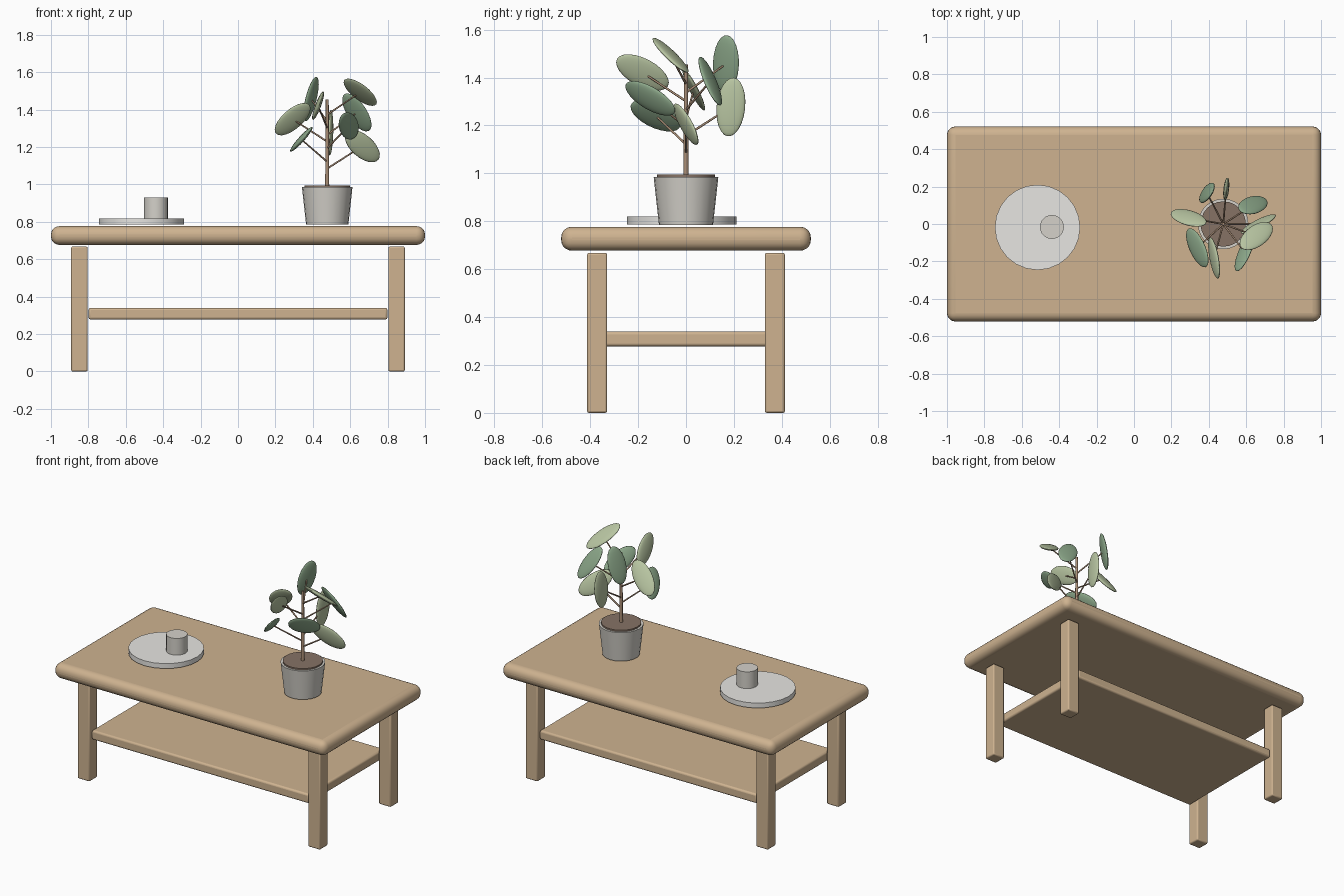
import bpy, math
from mathutils import Vector, Matrix

if "Cube" in bpy.data.objects:
    bpy.data.objects.remove(bpy.data.objects["Cube"])


def material(name, rgb):
    m = bpy.data.materials.new(name)
    m.diffuse_color = (*rgb, 1)
    m.use_nodes = True
    m.node_tree.nodes["Principled BSDF"].inputs["Base Color"].default_value = m.diffuse_color
    return m


WOOD = material("wood", (0.62, 0.45, 0.28))
SOIL = material("soil", (0.24, 0.17, 0.13))
BARK = material("bark", (0.40, 0.27, 0.18))
LIGHT = material("light_leaf", (0.48, 0.56, 0.36))
DARK = material("dark_leaf", (0.27, 0.40, 0.26))
PORCELAIN = material("porcelain", (0.80, 0.79, 0.76))
CLAY = material("clay", (0.66, 0.64, 0.59))


def finish(name, mat, angle=35):
    o = bpy.context.object
    o.name = name
    o.data.materials.append(mat)
    bpy.ops.object.shade_smooth_by_angle(angle=math.radians(angle))
    return o


def box(name, lo, hi, bevel, segments, mat):
    lo, hi = Vector(lo), Vector(hi)
    bpy.ops.mesh.primitive_cube_add(size=1, location=(lo + hi) / 2)
    o = bpy.context.object
    o.data.transform(Matrix.Diagonal((*(hi - lo), 1)))
    b = o.modifiers.new("bevel", 'BEVEL')
    b.width, b.segments = bevel, segments
    return finish(name, mat)


def cone(name, x, y, z0, z1, r0, r1, mat, sides=24):
    bpy.ops.mesh.primitive_cone_add(vertices=sides, radius1=r0, radius2=r1,
                                    depth=z1 - z0, location=(x, y, (z0 + z1) / 2))
    return finish(name, mat)


def rod(name, a, b, r0, r1, mat):
    a, b = Vector(a), Vector(b)
    d = b - a
    bpy.ops.mesh.primitive_cone_add(vertices=8, radius1=r0, radius2=r1,
                                    depth=d.length, location=(a + b) / 2,
                                    rotation=d.to_track_quat('Z', 'Y').to_euler())
    return finish(name, mat, 50)


def leaf(name, centre, along, across, mat):
    # flattened ellipsoid with its long axis along and its width across
    l = Vector(along).normalized()
    w = Vector(across)
    w = (w - l * w.dot(l)).normalized()
    basis = Matrix((w, l.cross(w), l)).transposed().to_4x4()
    bpy.ops.mesh.primitive_uv_sphere_add(segments=24, ring_count=12, radius=1, location=centre)
    bpy.context.object.data.transform(basis @ Matrix.Diagonal((0.06, 0.015, 0.123, 1)))
    return finish(name, mat, 80)


# table: rounded top, lower shelf, four legs
box("table_top", (-1, -0.521, 0.677), (1, 0.521, 0.777), 0.045, 5, WOOD)
box("lower_shelf", (-0.799, -0.40, 0.278), (0.799, 0.40, 0.34), 0.012, 3, WOOD)
for sx, side in ((-1, "left"), (1, "right")):
    for sy, end in ((-1, "front"), (1, "back")):
        cx, cy = sx * 0.848, sy * 0.371
        box(f"{end}_{side}_leg", (cx - 0.044, cy - 0.042, 0),
            (cx + 0.044, cy + 0.042, 0.668), 0.008, 2, WOOD)

# tray and cup
cone("tray", -0.516, -0.018, 0.786, 0.819, 0.228, 0.228, PORCELAIN)
cone("cup", -0.439, -0.016, 0.819, 0.93, 0.064, 0.064, CLAY)

# pot, soil and stem
PX = 0.477
cone("pot", PX, 0, 0.785, 0.985, 0.113, 0.135, CLAY)
cone("soil", PX, 0, 0.975, 0.995, 0.121, 0.121, SOIL)
rod("stem", (PX, 0, 0.98), (PX, 0, 1.455), 0.011, 0.008, BARK)

# leaves spiral up the stem: (long axis, width axis) for each
LEAVES = [
    ((0.69, 0.41, -0.60), (0.66, 0.0, 0.75)),
    ((0.42, -0.80, 0.43), (0.48, 0.60, 0.65)),
    ((0.03, 0.10, 1.0), (0.10, 1.0, -0.10)),
    ((0.30, 0.83, -0.45), (0.60, 0.19, 0.75)),
    ((-0.70, 0.30, -0.65), (0.70, 0.45, -0.55)),
    ((0.50, 0.30, -0.81), (0.80, -0.50, 0.30)),
    ((0.20, -0.86, 0.47), (0.25, 0.52, 0.84)),
    ((0.25, 0.05, 0.97), (0.42, 0.90, -0.15)),
    ((0.62, 0.53, -0.57), (0.73, -0.60, 0.24)),
]
for i, (along, across) in enumerate(LEAVES):
    a = math.radians(-137.5 * i)
    z = 1.205 + 0.036 * i
    c = (PX + 0.188 * math.cos(a), 0.188 * math.sin(a), z)
    rod(f"twig_{i + 1}", (PX, 0, z - 0.12), c, 0.005, 0.004, BARK)
    leaf(f"leaf_{i + 1}", c, along, across, DARK if i % 2 else LIGHT)
